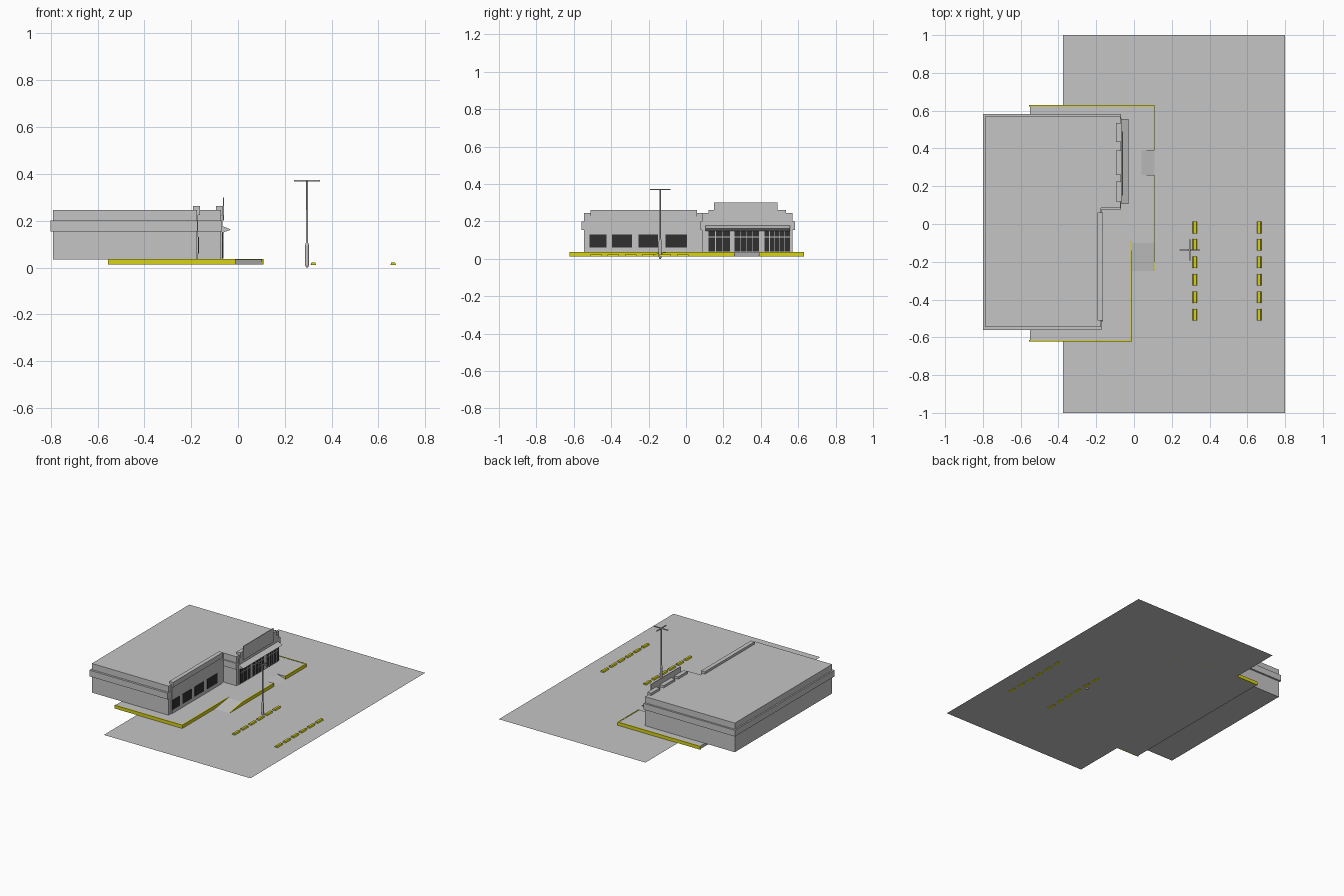
import bpy, bmesh, math

if "Cube" in bpy.data.objects:
    bpy.data.objects.remove(bpy.data.objects["Cube"])


def material(name, rgb):
    m = bpy.data.materials.new(name)
    m.diffuse_color = (*rgb, 1)
    m.use_nodes = True
    m.node_tree.nodes["Principled BSDF"].inputs["Base Color"].default_value = m.diffuse_color
    return m


GRAY = material("light gray", (0.56, 0.56, 0.56))
YELLOW = material("curb yellow", (0.68, 0.65, 0.01))
DARK = material("dark glass", (0.03, 0.03, 0.03))


def finish(name, bm, mat):
    bmesh.ops.recalc_face_normals(bm, faces=bm.faces)
    me = bpy.data.meshes.new(name)
    bm.to_mesh(me)
    bm.free()
    me.materials.append(mat)
    ob = bpy.data.objects.new(name, me)
    bpy.context.collection.objects.link(ob)
    return ob


def prism(name, pts, axis, lo, hi, mat):
    """Extrude a 2D outline along an axis (outline uses the other two axes in order)."""
    bm = bmesh.new()

    def co(p, t):
        c = list(p)
        c.insert("xyz".index(axis), t)
        return c
    f = bm.faces.new([bm.verts.new(co(p, lo)) for p in pts])
    ext = bmesh.ops.extrude_face_region(bm, geom=[f])
    for v in ext["geom"]:
        if isinstance(v, bmesh.types.BMVert):
            v.co["xyz".index(axis)] = hi
    return finish(name, bm, mat)


def box(name, x, y, z, mat):
    pts = [(x[0], y[0]), (x[1], y[0]), (x[1], y[1]), (x[0], y[1])]
    return prism(name, pts, "z", z[0], z[1], mat)


def sheet(name, pts, mat):
    bm = bmesh.new()
    bm.faces.new([bm.verts.new(p) for p in pts])
    return finish(name, bm, mat)


def lathe(name, profile, x, y, n, mat):
    bm = bmesh.new()
    rings = [[bm.verts.new((x + r * math.cos(2 * math.pi * i / n),
                            y + r * math.sin(2 * math.pi * i / n), z))
              for i in range(n)] for r, z in profile]
    for a, b in zip(rings, rings[1:]):
        for i in range(n):
            bm.faces.new((a[i], a[(i + 1) % n], b[(i + 1) % n], b[i]))
    bm.faces.new(rings[0])
    bm.faces.new(rings[-1])
    return finish(name, bm, mat)


G, S, C = 0.012, 0.034, 0.036   # lot, sidewalk and curb heights

# Parking lot
sheet("parking_lot", [(-.375, -1, G), (.8, -1, G), (.8, 1, G), (-.375, 1, G)], GRAY)

# Sidewalk with a notch at the entrance and two ramps
prism("sidewalk", [(-.55, .622), (.10, .622), (.10, .39), (.04, .39), (.04, .26),
                   (.10, .26), (.10, -.10), (-.018, -.10), (-.018, -.615), (-.55, -.615)],
      "z", G, S, GRAY)
prism("side_ramp", [(-.25, G), (-.10, S), (-.10, G)], "x", -.010, .10, GRAY)
prism("entrance_ramp", [(.04, G), (.04, S), (.108, G + .001)], "y", .26, .39, GRAY)

# Yellow curbs
box("curb_back", (-.555, .108), (.622, .630), (G, C), YELLOW)
box("curb_entrance_back", (.10, .108), (.39, .622), (G, C), YELLOW)
prism("curb_entrance_front", [(-.25, G), (-.10, C), (.26, C), (.26, G)],
      "x", .10, .108, YELLOW)
box("curb_windows", (-.018, -.010), (-.622, -.09), (G, C), YELLOW)
box("curb_front", (-.555, -.010), (-.623, -.615), (G, C), YELLOW)

# Yellow wheel stops with sloped sides
for r, x in enumerate((.322, .663)):
    for i in range(6):
        y = -.018 - .0925 * i
        prism(f"wheel_stop_{r}_{i}", [(x - .012, G - .001), (x + .012, G - .001),
                                      (x + .008, .022), (x - .008, .022)],
              "y", y - .031, y + .031, YELLOW)


# Store body and the ledge around it, both L-shaped
def store_layer(name, x, xm, xw, y0, y1, ys, z0, z1):
    prism(name, [(x, y0), (xm, y0), (xm, ys), (xw, ys), (xw, y1), (x, y1)],
          "z", z0, z1, GRAY)


store_layer("store_walls", -.79, -.175, -.072, -.545, .57, .085, S, .245)
store_layer("store_ledge", -.80, -.172, -.068, -.56, .583, .077, .155, .20)

# Window facade with coping and four windows
box("window_facade", (-.18, -.170), (-.515, .06), (S, .23), GRAY)
box("window_coping", (-.193, -.163), (-.51, .06), (.225, .262), GRAY)
for i, (a, b) in enumerate(((-.515, -.425), (-.395, -.29), (-.255, -.15), (-.11, .005))):
    box(f"window_{i}", (-.172, -.167), (a, b), (.06, .13), DARK)

# Entrance facade with coping blocks, blank sign panel and awning
box("entrance_facade", (-.08, -.067), (.11, .56), (S, .225), GRAY)
for i, (a, b) in enumerate(((.12, .225), (.26, .39), (.435, .535))):
    box(f"entrance_coping_{i}", (-.095, -.065), (a, b), (.225, .262), GRAY)
box("sign_panel", (-.064, -.059), (.15, .49), (.20, .30), GRAY)
prism("awning", [(-.068, .178), (-.030, .162), (-.068, .148)], "y", .105, .555, GRAY)

# Entrance glass with mullions and a cross rail
for i, (a, b, n) in enumerate(((.12, .235, 3), (.26, .39, 4), (.42, .555, 5))):
    box(f"entrance_glass_{i}", (-.069, -.065), (a, b), (.038, .152), DARK)
    for k in range(1, n):
        y = a + (b - a) * k / n
        box(f"mullion_{i}_{k}", (-.066, -.063), (y - .002, y + .002), (.038, .152), GRAY)
    box(f"cross_rail_{i}", (-.066, -.062), (a, b), (.114, .119), GRAY)

# Lamp post with a thick foot and four flat lamp arms
PX, PY = .295, -.138
lathe("lamp_post", [(.004, 0), (.008, .01), (.008, .095), (.0045, .108), (.0035, .37)],
      PX, PY, 12, GRAY)
box("lamp_arms_x", (PX - .055, PX + .055), (PY - .003, PY + .003), (.368, .374), GRAY)
box("lamp_arms_y", (PX - .003, PX + .003), (PY - .055, PY + .055), (.368, .374), GRAY)
